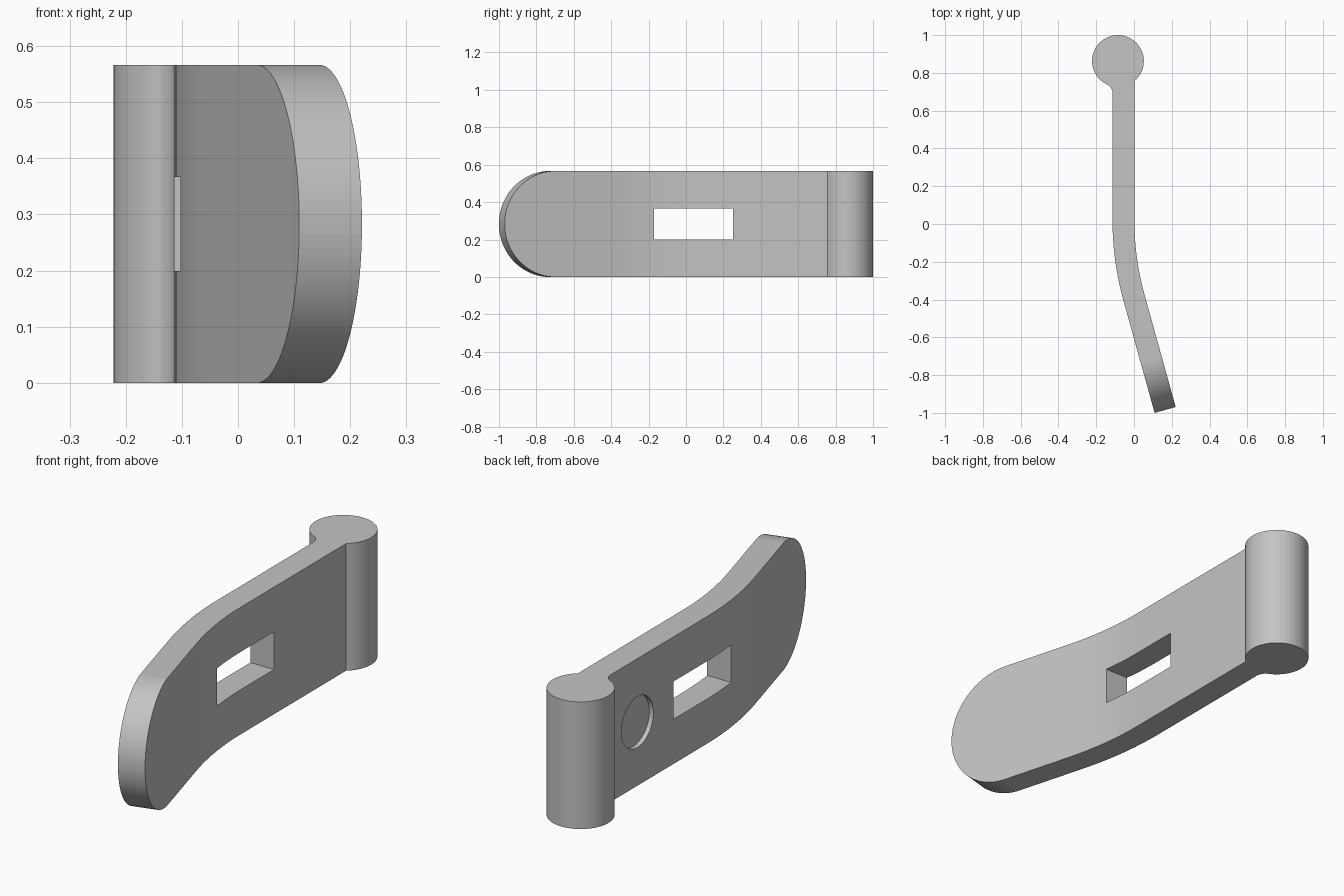
import bpy, bmesh
from math import sin, cos, pi, atan2, sqrt, radians
from mathutils import Vector, Matrix

cube = bpy.data.objects.get("Cube")
if cube:
    bpy.data.objects.remove(cube, do_unlink=True)

HEIGHT = 0.566
MID = HEIGHT / 2
THICK = 0.116
FACE = 0.002                      # +x face of the straight arm
BEND = radians(15.5)
BEND_R, BEND_Y = 1.47, 0.02
TIP_Y = -0.969
PIN, PIN_R = Vector((-0.085, 0.863)), 0.137
FILLET = 0.05

grey = bpy.data.materials.new("light_grey")
grey.use_nodes = True
colour = (0.55, 0.55, 0.55, 1)
grey.diffuse_color = colour
grey.node_tree.nodes["Principled BSDF"].inputs["Base Color"].default_value = colour


def arc(centre, radius, start, end, steps):
    return [Vector((centre[0] + radius * cos(start + (end - start) * i / steps),
                    centre[1] + radius * sin(start + (end - start) * i / steps)))
            for i in range(steps + 1)]


def prism(name, outline, low, high, matrix=Matrix()):
    """Extrude a flat outline from low to high, then place it."""
    bm = bmesh.new()
    base = bm.faces.new([bm.verts.new((p[0], p[1], low)) for p in outline])
    top = bmesh.ops.extrude_face_region(bm, geom=[base])["geom"]
    bmesh.ops.translate(bm, vec=(0, 0, high - low),
                        verts=[v for v in top if isinstance(v, bmesh.types.BMVert)])
    bmesh.ops.transform(bm, matrix=matrix, verts=bm.verts)
    bmesh.ops.recalc_face_normals(bm, faces=bm.faces)
    mesh = bpy.data.meshes.new(name)
    bm.to_mesh(mesh)
    bm.free()
    mesh.materials.append(grey)
    obj = bpy.data.objects.new(name, mesh)
    bpy.context.collection.objects.link(obj)
    return obj


def cut(target, cutter, operation):
    cutter.hide_render = True
    mod = target.modifiers.new("cut", 'BOOLEAN')
    mod.operation, mod.solver, mod.object = operation, 'EXACT', cutter
    bpy.context.view_layer.objects.active = target
    bpy.ops.object.modifier_apply(modifier=mod.name)
    bpy.data.objects.remove(cutter, do_unlink=True)


# Pin barrel, fillet and bent arm as one outline
drop = FACE - PIN.x
start = atan2(-sqrt(PIN_R ** 2 - drop ** 2), drop)
fillet_x = FACE - THICK - FILLET
reach = sqrt((PIN_R + FILLET) ** 2 - (fillet_x - PIN.x) ** 2)
fillet_centre = (fillet_x, PIN.y - reach)
to_pin = atan2(reach, PIN.x - fillet_x)
bend_centre = (FACE + BEND_R, BEND_Y)
outer = arc(bend_centre, BEND_R + THICK, pi, pi + BEND, 12)
inner = arc(bend_centre, BEND_R, pi + BEND, pi, 12)
along = Vector((sin(BEND), -cos(BEND)))
straight = along * ((inner[0].y - TIP_Y) / cos(BEND))
tip = inner[0] + straight
outline = (arc(PIN, PIN_R, start, pi + to_pin, 56)
           + arc(fillet_centre, FILLET, to_pin, 0, 10)
           + outer + [outer[-1] + straight, tip] + inner)
arm = prism("latch_arm", outline, 0, HEIGHT)

# Rounded tip: trim with a long round-ended block along the bent arm
round_r = MID + 0.0005
block = arc((-MID, 0), round_r, -pi / 2, pi / 2, 48)
block += [Vector((-4, round_r)), Vector((-4, -round_r))]
across = Vector((cos(BEND), sin(BEND)))
place = Matrix(((along.x, 0, across.x, tip.x),
                (along.y, 0, across.y, tip.y),
                (0, 1, 0, MID),
                (0, 0, 0, 1)))
cut(arm, prism("tip_trimmer", block, -3, 3, place), 'INTERSECT')

# Rectangular slot through the arm; local axes map to y, z and x
side = Matrix(((0, 0, 1, 0), (1, 0, 0, 0), (0, 1, 0, MID), (0, 0, 0, 1)))
slot = [(-0.17, -0.084), (0.25, -0.084), (0.25, 0.084), (-0.17, 0.084)]
cut(arm, prism("slot_cutter", slot, -0.5, 0.5, side), 'DIFFERENCE')

# Shallow round recess on the barrel side
disc = arc((0.505, 0), 0.113, 0, 2 * pi, 48)[:-1]
cut(arm, prism("recess_cutter", disc, -0.5, FACE - THICK + 0.02, side), 'DIFFERENCE')

bpy.ops.object.select_all(action='DESELECT')
arm.select_set(True)
bpy.context.view_layer.objects.active = arm
bpy.ops.object.shade_smooth_by_angle(angle=radians(30))
